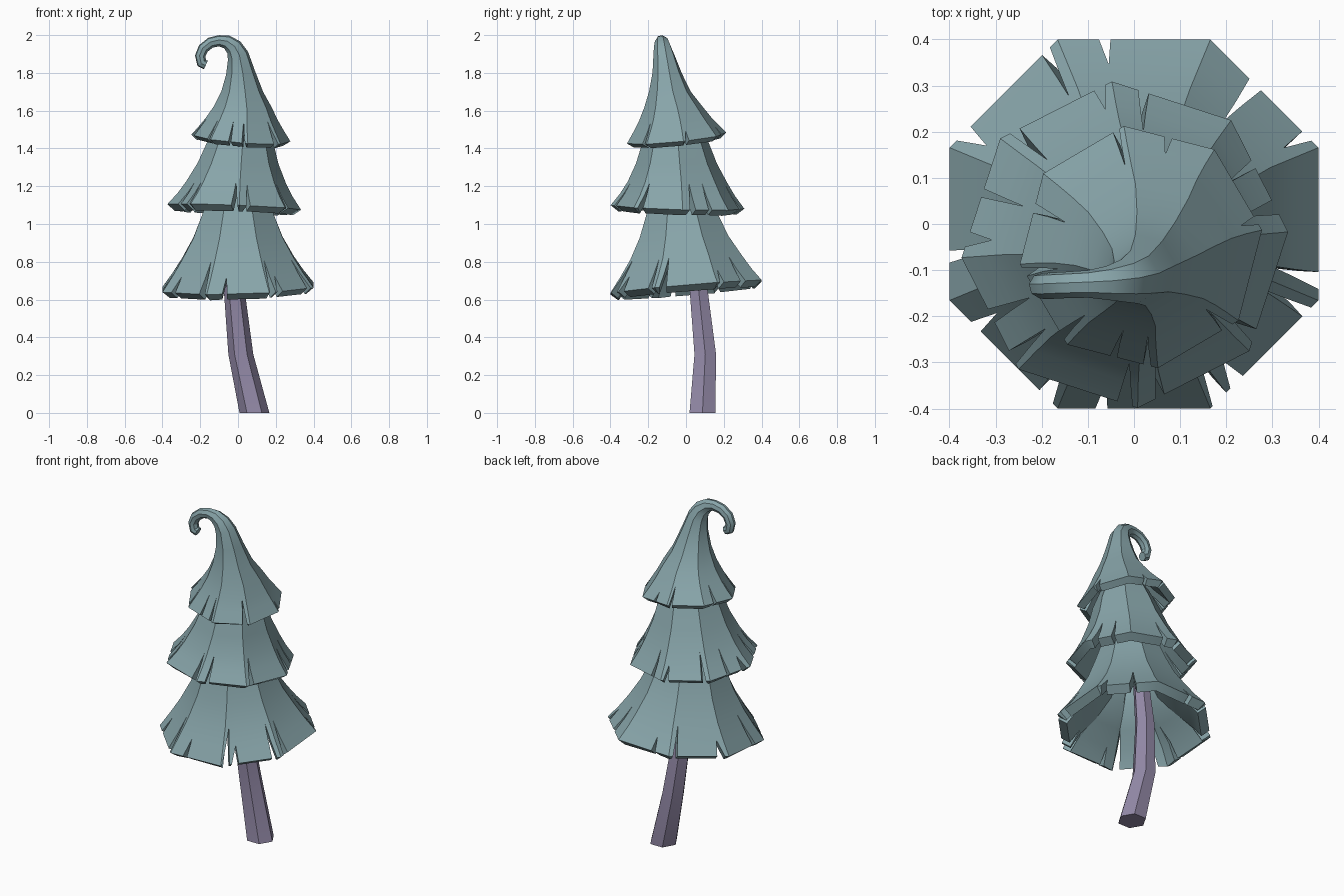
import bpy, bmesh, math, random
from math import sin, cos, radians

random.seed(4)
cube = bpy.data.objects.get("Cube")
if cube:
    bpy.data.objects.remove(cube)


def material(name, rgb):
    m = bpy.data.materials.new(name)
    m.use_nodes = True
    m.diffuse_color = (*rgb, 1)
    m.node_tree.nodes["Principled BSDF"].inputs["Base Color"].default_value = (*rgb, 1)
    return m


needles = material("dusty_teal", (0.245, 0.375, 0.4))
bark = material("muted_purple", (0.29, 0.25, 0.385))


def finish(bm, name, mat):
    mesh = bpy.data.meshes.new(name)
    bm.to_mesh(mesh)
    bm.free()
    mesh.materials.append(mat)
    ob = bpy.data.objects.new(name, mesh)
    bpy.context.collection.objects.link(ob)
    bpy.ops.object.select_all(action="DESELECT")
    ob.select_set(True)
    bpy.context.view_layer.objects.active = ob
    return ob


def tier(name, rings, corner, slits, tilt, rim, core):
    """Octagonal skirt of (x, y, z, radius, bend) rings, with V slits cut up from the rim.
    The shell is as thick as rim at the bottom and as core from the fourth ring up."""
    columns = [(corner + 45 * k, 0, 0, False) for k in range(8)]
    for a in slits:
        half, apex = random.uniform(1.5, 2.9), random.choice((1, 2, 2))
        columns += [(a - 0.01, -half, apex, True), (a + 0.01, half, apex, False)]
    columns.sort(key=lambda c: c[0] % 360)
    bm = bmesh.new()
    weight = bm.verts.layers.deform.verify()
    grid = []
    for i, (x, y, z, r, bend) in enumerate(rings):
        p, row = radians(bend), []
        wall = rim + (core - rim) * max(0, min(1, (i - 1) / 2))
        for a, half, apex, _ in columns:
            if apex:
                a = a + half * (1 - i / apex) if i < apex else round(a)
            rr = r * cos(radians(22.5)) / cos(radians((a - corner) % 45 - 22.5))
            u, v = rr * cos(radians(a)), rr * sin(radians(a))
            lean = (tilt[0] * u + tilt[1] * v) * max(0, 1 - i / 4)
            vert = bm.verts.new((x + u * cos(p), y + v, z + u * sin(p) + lean))
            vert[weight][0] = min(wall, 0.6 * r) / core
            row.append(vert)
        grid.append(row)
    n = len(columns)
    for i in range(len(rings) - 1):
        for j, (_, _, apex, opens) in enumerate(columns):
            k = (j + 1) % n
            if not opens:
                bm.faces.new((grid[i][j], grid[i][k], grid[i + 1][k], grid[i + 1][j]))
    bm.faces.new([v for v, c in zip(grid[-1], columns) if not c[3]])
    bmesh.ops.remove_doubles(bm, verts=bm.verts[:], dist=0.0002)
    ob = finish(bm, name, needles)
    ob.vertex_groups.new(name="thickness")
    solid = ob.modifiers.new("shell", "SOLIDIFY")
    solid.thickness, solid.offset = core, -1
    solid.vertex_group = "thickness"
    # The shell is applied so that its rim edges are kept sharp
    bpy.ops.object.modifier_apply(modifier="shell")
    bpy.ops.object.shade_smooth_by_angle(angle=radians(30))


# Three layers of branches
tier("lower_branches",
     [(0, 0, .665, .433, 0), (0, 0, .74, .375, 0), (0, 0, .82, .32, 0),
      (0, -.01, .93, .255, 0), (0, -.02, 1.05, .205, 0), (0, -.03, 1.2, .15, 0)],
     22.5, (27, 49, 99, 117, 152, -170, -147, -117, -100, -64, -57, -27, -17),
     (.03, .085), .055, .12)
tier("middle_branches",
     [(-.02, -.045, 1.09, .355, 0), (-.015, -.045, 1.155, .305, 0), (-.01, -.045, 1.22, .265, 0),
      (0, -.05, 1.32, .215, 0), (.01, -.055, 1.42, .18, 0), (.015, -.06, 1.53, .13, 0)],
     4.5, (14, 32, 83, 99, 134, 160, 178, -152, -135, -90, -77, -35),
     (-.04, -.03), .053, .06)
tier("top_branches",
     [(.015, -.05, 1.455, .265, 0), (.017, -.053, 1.505, .228, 0), (.02, -.058, 1.555, .193, 0),
      (.025, -.068, 1.62, .155, 0), (.022, -.085, 1.7, .112, 0), (.014, -.1, 1.8, .078, 6),
      (0, -.115, 1.89, .058, 22), (-.022, -.123, 1.935, .047, 42), (-.058, -.128, 1.963, .037, 66),
      (-.1, -.13, 1.97, .03, 90), (-.145, -.132, 1.96, .029, 115), (-.183, -.134, 1.93, .029, 145),
      (-.2, -.134, 1.89, .028, 175), (-.192, -.134, 1.852, .028, 215), (-.17, -.134, 1.842, .025, 245)],
     8, (13, 76, 102, 160, -168, -132, -104, -87, -43),
     (-.08, .1), .043, .05)

# Bent six-sided trunk
bm = bmesh.new()
rows = [[bm.verts.new((x + r * cos(math.tau * k / 6), y + r * sin(math.tau * k / 6), z)) for k in range(6)]
        for x, y, z, r in ((.087, .087, 0, .079), (.015, .102, .31, .066), (-.02, .067, .65, .055), (-.02, .02, 1.05, .04))]
for low, high in zip(rows, rows[1:]):
    for k in range(6):
        m = (k + 1) % 6
        bm.faces.new((low[k], low[m], high[m], high[k]))
bm.faces.new(rows[0][::-1])
bm.faces.new(rows[-1])
finish(bm, "trunk", bark)
bpy.ops.object.shade_smooth_by_angle(angle=radians(30))
